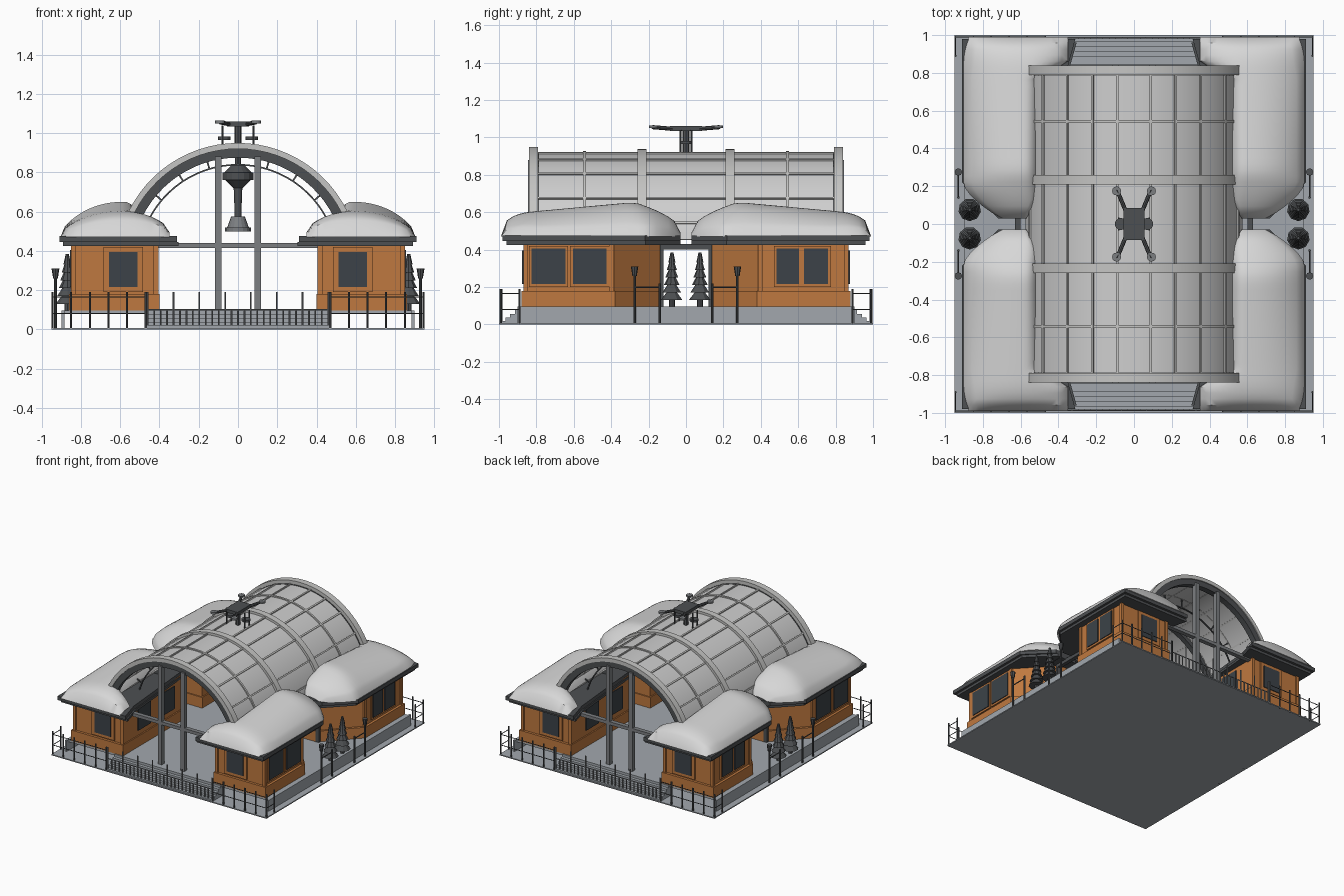
import bpy, bmesh, math
from mathutils import Vector

if "Cube" in bpy.data.objects:
    bpy.data.objects.remove(bpy.data.objects["Cube"])

def mat(name, r, g, b):
    m = bpy.data.materials.new(name)
    m.diffuse_color = (r, g, b, 1)
    m.use_nodes = True
    m.node_tree.nodes["Principled BSDF"].inputs["Base Color"].default_value = m.diffuse_color
    return m

SNOW = mat("snow", .68, .68, .68)
PANE = mat("pale_glazing", .62, .62, .62)
TRIM = mat("light_frame", .56, .56, .55)
STONE = mat("blue_grey_paving", .36, .39, .42)
ORANGE = mat("orange_wood", .52, .19, .05)
DARK = mat("dark_metal", .075, .08, .085)
GLASS = mat("dark_window", .045, .055, .065)
GREY = mat("mid_grey_metal", .2, .21, .22)

def finish(name, bm, m, smooth=False):
    bmesh.ops.recalc_face_normals(bm, faces=bm.faces)
    me = bpy.data.meshes.new(name)
    bm.to_mesh(me)
    bm.free()
    me.materials.append(m)
    o = bpy.data.objects.new(name, me)
    bpy.context.collection.objects.link(o)
    if smooth:
        bpy.ops.object.select_all(action='DESELECT')
        o.select_set(True)
        bpy.context.view_layer.objects.active = o
        bpy.ops.object.shade_smooth_by_angle(angle=math.radians(40))

def prism(bm, pts, z0, z1):
    lo = [bm.verts.new((x, y, z0)) for x, y in pts]
    hi = [bm.verts.new((x, y, z1)) for x, y in pts]
    bm.faces.new(lo)
    bm.faces.new(hi)
    for i in range(len(pts)):
        j = (i + 1) % len(pts)
        bm.faces.new((lo[i], lo[j], hi[j], hi[i]))

def box(bm, x0, x1, y0, y1, z0, z1):
    prism(bm, [(x0, y0), (x1, y0), (x1, y1), (x0, y1)], z0, z1)

def rod(bm, p, q, r0, r1=None, n=8):
    p, q = Vector(p), Vector(q)
    d = q - p
    mtx = d.to_track_quat('Z', 'Y').to_matrix().to_4x4()
    mtx.translation = (p + q) / 2
    bmesh.ops.create_cone(bm, cap_ends=True, segments=n, radius1=r0,
                          radius2=r0 if r1 is None else r1, depth=d.length, matrix=mtx)

def arch(bm, r0, r1, y0, y1, a0=-1.36, a1=1.36, n=32):
    rings = []
    for i in range(n + 1):
        a = a0 + (a1 - a0) * i / n
        rings.append([bm.verts.new((r * math.sin(a), y, .33 + r * math.cos(a)))
                      for r, y in ((r0, y0), (r1, y0), (r1, y1), (r0, y1))])
    for A, B in zip(rings, rings[1:]):
        for k in range(4):
            l = (k + 1) % 4
            bm.faces.new((A[k], A[l], B[l], B[k]))
    bm.faces.new(rings[0])
    bm.faces.new(rings[-1])

CORNERS = [(sx, sy) for sx in (-1, 1) for sy in (-1, 1)]

# Base sheet, raised floor, side skirts and sloping entrance steps
bm = bmesh.new()
box(bm, -.95, .95, -1, 1, 0, .008)
box(bm, -.9, .9, -.88, .88, .08, .095)
for s in (-1, 1):
    box(bm, s * .9, s * .885, -.9, .9, 0, .095)
    for i in range(5):
        box(bm, -.47, .47, s * (.99 - i * .025), s * .86, i * .019, (i + 1) * .019)
finish("base_and_floor", bm, STONE)

# Corner pavilions with a diagonal wall towards the side entrance
walls, frames, wins, eaves = (bmesh.new() for _ in range(4))
foot = [(.84, .86), (.84, .39), (.6, .13), (.41, .13), (.41, .86)]
plinth = [(.86, .88), (.86, .38), (.61, .12), (.4, .12), (.4, .88)]
roof = [(.91, .98), (.91, .22), (.72, .03), (.55, .03), (.42, .1), (.36, .8), (.31, .98)]
for sx, sy in CORNERS:
    flip = lambda pts: [(sx * x, sy * y) for x, y in pts]
    prism(walls, flip(foot), .085, .45)
    prism(frames, flip(plinth), .085, .18)
    prism(eaves, flip(roof), .445, .475)
    prism(eaves, flip([(x * .98, y * .98) for x, y in roof]), .425, .445)
    # end window with frame
    for b, w, z0, z1, d in ((frames, .1, .19, .42, .87), (wins, .072, .215, .395, .876)):
        box(b, sx * (.585 - w), sx * (.585 + w), sy * .85, sy * d, z0, z1)
    # paired side windows
    for yc, hw in (((.735, .09), (.515, .09)) if sy < 0 else ((.545, .06), (.695, .065))):
        box(frames, sx * .83, sx * .85, sy * (yc - hw - .015), sy * (yc + hw + .015), .2, .42)
        box(wins, sx * .83, sx * .856, sy * (yc - hw), sy * (yc + hw), .215, .405)
    # inner wall windows and corner posts
    for yc in (.3, .6):
        box(wins, sx * .42, sx * .404, sy * (yc - .08), sy * (yc + .08), .22, .4)
    for x, y in ((.84, .86), (.84, .4), (.42, .86)):
        box(frames, sx * (x - .015), sx * (x + .01), sy * (y - .015), sy * (y + .01), .1, .43)
finish("pavilion_walls", walls, ORANGE)
finish("pavilion_plinths_and_frames", frames, ORANGE)
finish("pavilion_windows", wins, GLASS)
finish("roof_eaves", eaves, DARK)

# Snow drifts on the pavilion roofs
bm = bmesh.new()
NU, NV = 18, 30
for sx, sy in CORNERS:
    grid = []
    for j in range(NV + 1):
        v = j / NV
        y = .03 + .96 * v
        xo = .905 - .2 * max(0, 1 - v / .2) ** 1.6 - .03 * max(0, (v - .85) / .15) ** 2
        xi = .5 - .15 * min(1, max(0, (v - .78) / .08)) + .07 * max(0, 1 - v / .12)
        g = min(1, (v / .25 + .02)) ** .5 * (1 - .55 * max(0, v - .3))
        g *= max(0, 1 - max(0, (v - .8) / .2) ** 3) ** .5
        row = []
        for i in range(NU + 1):
            x = xi + (xo - xi) * i / NU
            t = (x - .58) / (xo - .58) if x > .58 else (.58 - x) / (.6 - min(xi, .5))
            s = max(0, 1 - min(1, abs(t)) ** 2.2) ** .8
            edge = 0 if i in (0, NU) or j in (0, NV) else .02
            row.append(bm.verts.new((sx * x, sy * y, .47 + edge + .16 * g * s)))
        grid.append(row)
    for A, B in zip(grid, grid[1:]):
        for i in range(NU):
            bm.faces.new((A[i], A[i + 1], B[i + 1], B[i]))
    rim = grid[0] + [r[-1] for r in grid[1:]] + grid[-1][-2::-1] + [r[0] for r in grid[-2:0:-1]]
    bm.faces.new(rim)
finish("roof_snow", bm, SNOW, True)

# Barrel vault: glazing, frame ribs, dark end arches and inner ribs
bm = bmesh.new()
arch(bm, .582, .588, -.82, .82, n=40)
finish("vault_glazing", bm, PANE, True)
bm = bmesh.new()
for s in (-1, 1):
    arch(bm, .59, .62, s * .79, s * .84)
    arch(bm, .58, .607, s * .21, s * .26)
    arch(bm, .58, .597, s * .535, s * .55)
for a in (.15, .38, .64, .95, 1.2):
    for s in (-1, 1):
        arch(bm, .58, .597, -.8, .8, s * a - .01, s * a + .01, 1)
finish("vault_frame", bm, TRIM, True)
bm = bmesh.new()
for s in (-1, 1):
    arch(bm, .545, .592, s * .785, s * .832)
    arch(bm, .55, .58, s * .215, s * .255)
    arch(bm, .505, .513, s * .54, s * .55)
    for i in range(-4, 5):
        arch(bm, .505, .58, s * .54, s * .55, i * .29 - .008, i * .29 + .008, 1)
finish("vault_inner_ribs", bm, DARK)

# End columns and cross beams
bm = bmesh.new()
for s in (-1, 1):
    for x in (-.1, .1):
        box(bm, x - .017, x + .017, s * .81, s * .845, .09, .88)
    box(bm, -.42, .42, s * .81, s * .845, .415, .44)
finish("columns_and_beams", bm, GREY)

# Hanging lamp
bm = bmesh.new()
for z0, z1, r0, r1 in ((.56, .72, .016, .022), (.72, .76, .025, .065), (.76, .8, .08, .08),
                       (.8, .84, .07, .03), (.84, .93, .015, .015)):
    rod(bm, (0, 0, z0), (0, 0, z1), r0, r1, 16)
finish("lamp_stem", bm, DARK)
bm = bmesh.new()
rod(bm, (0, 0, .5), (0, 0, .52), .065, .065, 16)
rod(bm, (0, 0, .52), (0, 0, .575), .055, .035, 16)
finish("lamp_bell", bm, GREY)

# Rooftop device with four arms
bm = bmesh.new()
box(bm, -.055, .055, -.085, .085, 1.035, 1.06)
rod(bm, (0, 0, .91), (0, 0, 1.04), .018)
for sx, sy in CORNERS:
    rod(bm, (sx * .04, sy * .06, 1.045), (sx * .09, sy * .18, 1.055), .011)
    rod(bm, (sx * .08, sy * .03, .91), (sx * .08, sy * .03, 1.04), .005)
for s in (-1, 1):
    rod(bm, (s * .07, 0, .965), (s * .07, 0, .982), .032, n=12)
finish("rooftop_device", bm, DARK)
bm = bmesh.new()
for sx, sy in CORNERS:
    rod(bm, (sx * .092, sy * .175, 1.05), (sx * .092, sy * .175, 1.064), .024, n=12)
finish("device_pads", bm, GREY)

# Side entrances: trees, lamp posts and door frames
trees, posts = bmesh.new(), bmesh.new()
for sx, sy in CORNERS:
    x, y = sx * .87, sy * .075
    rod(trees, (x, y, .09), (x, y, .16), .015)
    for i in range(6):
        z = .13 + i * .04
        rod(trees, (x, y, z), (x, y, z + .055), .06 - i * .008, .018 - i * .002, 9)
    rod(posts, (sx * .93, sy * .275, 0), (sx * .93, sy * .275, .27), .007)
    rod(posts, (sx * .93, sy * .275, .26), (sx * .93, sy * .275, .31), .012, .02)
    rod(posts, (sx * .93, sy * .14, 0), (sx * .93, sy * .14, .22), .007)
    rod(posts, (sx * .93, sy * .14, .2), (sx * .93, sy * .275, .2), .004)
    box(posts, sx * .6, sx * .63, sy * .12, sy * .14, .09, .43)
for s in (-1, 1):
    box(posts, s * .6, s * .63, -.14, .14, .4, .43)
finish("entrance_trees", trees, DARK)
finish("entrance_posts", posts, DARK)

# Corner fences and the low front and back picket rails
bm, low = bmesh.new(), bmesh.new()
for sx, sy in CORNERS:
    path = [(.945, .89)] + [(.945 - i * .095, .99) for i in range(6)]
    for k, (x, y) in enumerate(path):
        rod(bm, (sx * x, sy * y, 0), (sx * x, sy * y, .19), .006, n=6)
        if k:
            px, py = path[k - 1]
            for z in (.08, .165):
                rod(bm, (sx * px, sy * py, z), (sx * x, sy * y, z), .003, n=5)
for s in (-1, 1):
    for i in range(29):
        x = -.46 + i * .92 / 28
        rod(low, (x, s * .985, 0), (x, s * .985, .19 if i % 4 == 0 else .1), .005, n=6)
    rod(low, (-.46, s * .985, .1), (.46, s * .985, .1), .004, n=5)
finish("corner_fences", bm, DARK)
finish("low_picket_rails", low, GREY)
